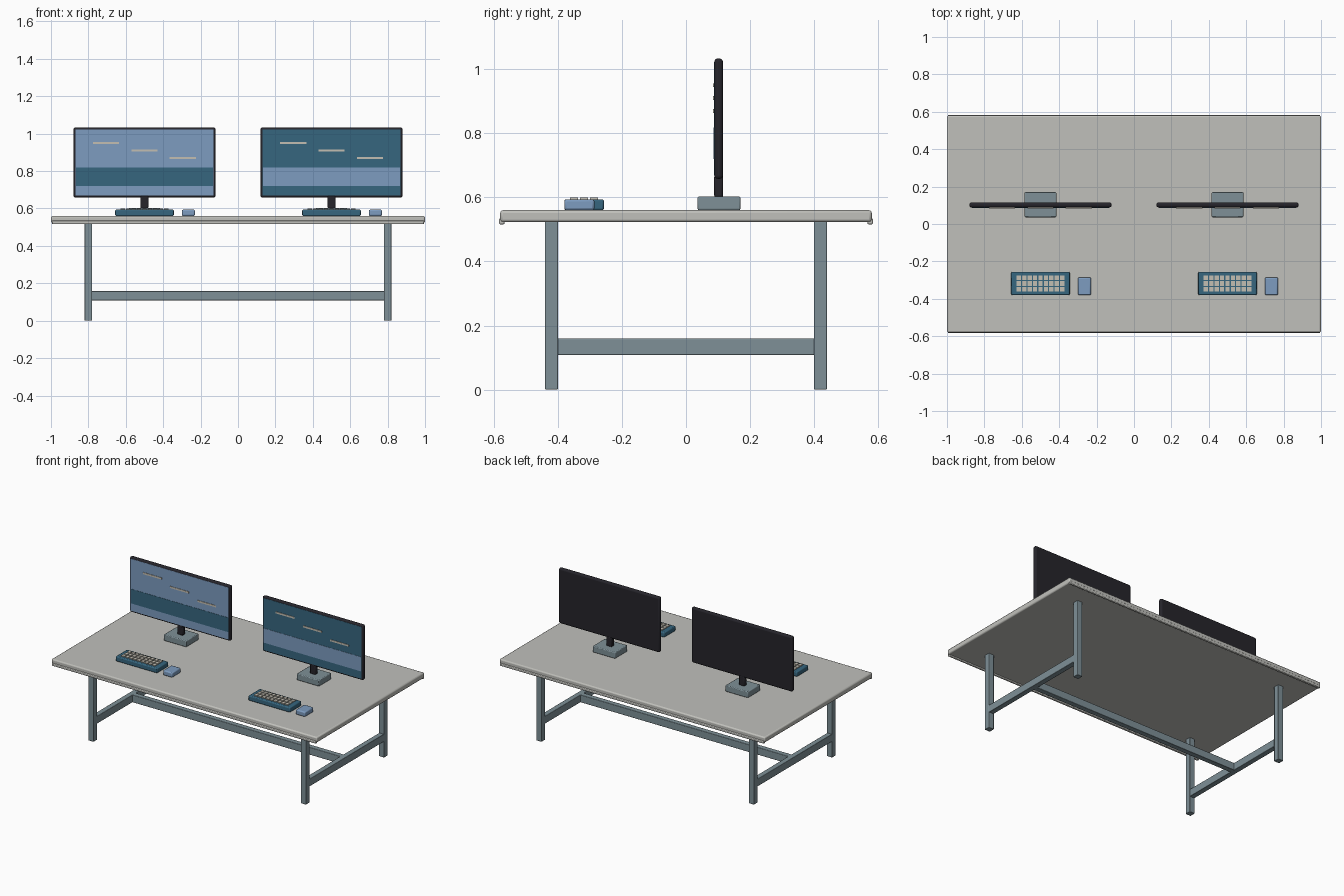
import bpy

cube = bpy.data.objects.get("Cube")
if cube:
    bpy.data.objects.remove(cube, do_unlink=True)


def material(name, rgb):
    m = bpy.data.materials.new(name)
    m.use_nodes = True
    color = (*rgb, 1)
    m.diffuse_color = color
    m.node_tree.nodes["Principled BSDF"].inputs["Base Color"].default_value = color
    return m


STONE = material("warm grey", (0.53, 0.53, 0.50))
STEEL = material("blue grey steel", (0.21, 0.28, 0.31))
BLACK = material("near black", (0.019, 0.018, 0.024))
BLUE = material("light blue", (0.205, 0.332, 0.527))
TEAL = material("dark teal", (0.037, 0.133, 0.212))
CREAM = material("cream", (0.55, 0.52, 0.45))


def box(name, mat, x, y, z, bevel=0.0, segments=2):
    """Box spanning the (low, high) pairs x, y and z, with optional rounded edges."""
    spans = (x, y, z)
    bpy.ops.mesh.primitive_cube_add(size=1, location=[(a + b) / 2 for a, b in spans])
    ob = bpy.context.object
    ob.name = name
    ob.scale = [b - a for a, b in spans]
    bpy.ops.object.transform_apply(location=False, rotation=False, scale=True)
    ob.data.materials.append(mat)
    if bevel:
        mod = ob.modifiers.new("Rounded edges", "BEVEL")
        mod.width = bevel
        mod.segments = segments
        bpy.ops.object.shade_smooth_by_angle()
    return ob


def around(center, width):
    return center - width / 2, center + width / 2


TOP = 0.56

# Desk top with a trim strip along the front and back edges
box("desk_top", STONE, (-1, 1), (-0.58, 0.58), (0.523, TOP), 0.008)
for side, s in (("front", -1), ("back", 1)):
    box(side + "_edge_trim", STONE, (-0.995, 0.995), around(s * 0.575, 0.017),
        (0.516, 0.535), 0.004)

# Legs, side rails and the long stretcher between them
for side, sx in (("right", -1), ("left", 1)):
    for end, sy in (("front", -1), ("back", 1)):
        box(f"{side}_{end}_leg", STEEL, around(sx * 0.8, 0.04), around(sy * 0.42, 0.04),
            (0, 0.525), 0.003)
    box(side + "_side_rail", STEEL, around(sx * 0.8, 0.036), (-0.405, 0.405),
        (0.108, 0.159), 0.003)
box("long_stretcher", STEEL, (-0.79, 0.79), around(0, 0.036), (0.108, 0.159), 0.003)


def workstation(side, cx, screen, accent):
    # Monitor on its stand
    box(side + "_stand_base", STEEL, around(cx, 0.17), around(0.103, 0.134),
        (TOP, 0.603), 0.005)
    box(side + "_stand_neck", BLACK, around(cx, 0.042), around(0.102, 0.028),
        (0.6, 0.67), 0.006)
    box(side + "_monitor_case", BLACK, around(cx, 0.76), around(0.102, 0.027),
        (0.658, 1.034), 0.011, 3)

    # Screen picture, built as thin plates
    box(side + "_screen", screen, around(cx, 0.738), (0.087, 0.091), (0.669, 1.023))
    box(side + "_screen_band", accent, around(cx, 0.734), (0.0855, 0.088), (0.72, 0.818))
    for i in range(3):
        box(f"{side}_screen_dash_{i + 1}", CREAM, around(cx + (i - 1) * 0.205, 0.14),
            (0.084, 0.088), around(0.95 - i * 0.04, 0.012))

    # Keyboard with a grid of keys
    box(side + "_keyboard", TEAL, around(cx, 0.313), around(-0.318, 0.124),
        (TOP, 0.594), 0.006)
    cols, rows = 9, 3
    for c in range(cols):
        for r in range(rows):
            box(f"{side}_key_{r + 1}_{c + 1}", CREAM,
                around(cx + (c - (cols - 1) / 2) * 0.029, 0.023),
                around(-0.318 + (r - 1) * 0.031, 0.025), (0.592, 0.6))

    # Mouse
    box(side + "_mouse", BLUE, around(cx + 0.235, 0.07), around(-0.333, 0.094),
        (TOP, 0.594), 0.007)


workstation("right", -0.5, BLUE, TEAL)
workstation("left", 0.5, TEAL, BLUE)
